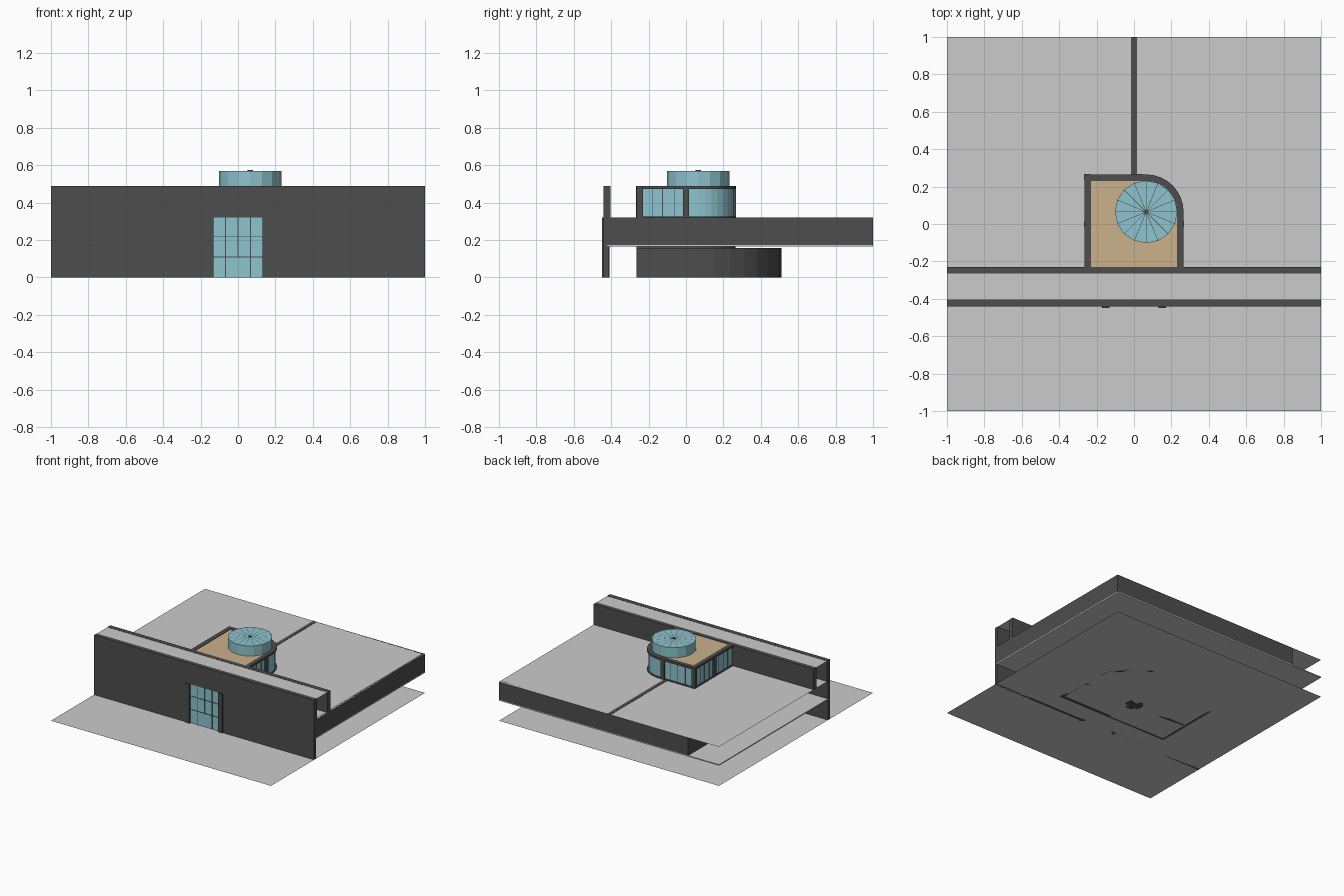
import bpy, bmesh, math

if "Cube" in bpy.data.objects:
    bpy.data.objects.remove(bpy.data.objects["Cube"])


def material(name, rgb):
    m = bpy.data.materials.new(name)
    m.diffuse_color = (*rgb, 1)
    m.use_nodes = True
    m.node_tree.nodes["Principled BSDF"].inputs["Base Color"].default_value = m.diffuse_color
    return m


DARK = material("dark_concrete", (0.075, 0.075, 0.075))
GLASS = material("blue_glass", (0.27, 0.55, 0.62))
TAN = material("tan_roof", (0.6, 0.44, 0.26))


def finish(name, bm, mat):
    bmesh.ops.recalc_face_normals(bm, faces=bm.faces)
    me = bpy.data.meshes.new(name)
    bm.to_mesh(me)
    bm.free()
    ob = bpy.data.objects.new(name, me)
    bpy.context.collection.objects.link(ob)
    if mat:
        me.materials.append(mat)
    return ob


def box(name, x0, x1, y0, y1, z0, z1, mat=DARK):
    bm = bmesh.new()
    bmesh.ops.create_cube(bm, size=1)
    for v in bm.verts:
        v.co = ((x0 + x1) / 2 + v.co.x * (x1 - x0),
                (y0 + y1) / 2 + v.co.y * (y1 - y0),
                (z0 + z1) / 2 + v.co.z * (z1 - z0))
    return finish(name, bm, mat)


def sheet(name, x0, x1, y0, y1, z, mat=None):
    bm = bmesh.new()
    bm.faces.new([bm.verts.new((x, y, z)) for x, y in
                  ((x0, y0), (x1, y0), (x1, y1), (x0, y1))])
    return finish(name, bm, mat)


CX = 0.065   # shared centre of the rounded corner and the skylight


def plan(left, front, far, inset=0, n=8):
    """Room outline: square with a rounded right rear corner."""
    x0, y0, x1 = left + inset, front + inset, far - inset
    r = x1 - CX
    arc = [(CX + r * math.cos(a), CX + r * math.sin(a))
           for a in (i * math.pi / 2 / n for i in range(n + 1))]
    return [(x0, y0), (x1, y0)] + arc + [(x0, x1)]


def ring(name, room, z0, z1, inset, thick, mat=DARK):
    """Wall of given thickness following a room outline."""
    outer, inner = plan(*room, inset), plan(*room, inset + thick)
    bm = bmesh.new()
    loops = [[bm.verts.new((x, y, z)) for x, y in pts]
             for pts, z in ((outer, z0), (outer, z1), (inner, z1), (inner, z0))]
    n = len(outer)
    for k in range(4):
        a, b = loops[k], loops[(k + 1) % 4]
        for i in range(n):
            j = (i + 1) % n
            bm.faces.new((a[i], a[j], b[j], b[i]))
    return finish(name, bm, mat)


def cylinder(name, x, y, r, z0, z1, n, mat):
    bm = bmesh.new()
    bmesh.ops.create_cone(bm, cap_ends=True, cap_tris=True, segments=n,
                          radius1=r, radius2=r, depth=z1 - z0)
    bmesh.ops.translate(bm, verts=bm.verts, vec=(x, y, (z0 + z1) / 2))
    return finish(name, bm, mat)


# ground and the two big floor plates
sheet("ground", -1, 1, -1, 1, 0)
box("lower_slab", -1, 1, -0.42, 1, 0.166, 0.174, None)
sheet("deck", -1, 1, -0.42, 1, 0.32)

# front wall with door opening, parapet and roofed walkway
for s, side in ((-1, "left"), (1, "right")):
    a, b = sorted((s * 0.15, s * 1.0))
    box(f"front_wall_{side}", a, b, -0.44, -0.415, 0, 0.32)
    a, b = sorted((s * 0.13, s * 0.17))
    box(f"door_jamb_{side}", a, b, -0.448, -0.41, 0, 0.32)
box("parapet_wall", -1, 1, -0.44, -0.405, 0.32, 0.49)
box("walkway_rear_wall_left", -1, -0.26, -0.265, -0.23, 0.32, 0.49)
box("walkway_rear_wall_right", 0.26, 1, -0.265, -0.23, 0.32, 0.49)
sheet("walkway_roof", -1, 1, -0.405, -0.265, 0.488)

# glazed entrance with thin bars
box("entrance_glass", -0.13, 0.13, -0.432, -0.424, 0, 0.32, GLASS)
for z in (0.11, 0.22):
    box("entrance_crossbar", -0.13, 0.13, -0.435, -0.422, z - 0.002, z + 0.002)
for x in (-0.067, 0, 0.067):
    box("entrance_upright", x - 0.002, x + 0.002, -0.435, -0.422,
        0.11 if x == 0 else 0, 0.32)

# fascia around the middle storey and its inner partitions
box("fascia_right", 0.98, 1, -0.42, 1, 0.174, 0.32)
box("fascia_rear", -0.72, 0.98, 0.975, 1, 0.174, 0.32)
box("fascia_left", -0.72, -0.695, -0.42, 0.975, 0.174, 0.32)
box("partition_rear", -0.015, 0.015, 0.26, 0.999, 0.174, 0.322)
box("partition_right", 0.26, 0.98, -0.015, 0.015, 0.174, 0.319)

# ground storey room
lower = (-0.51, -0.265, 0.51)
ring("lower_room_wall", lower, 0, 0.158, 0, 0.03)
for s, side in ((-1, "left"), (1, "right")):
    a, b = sorted((s * 0.26, s * 0.48))
    box(f"lower_partition_{side}", a, b, -0.015, 0.015, 0, 0.158)
cylinder("centre_column", 0, 0, 0.07, 0, 0.166, 16, DARK)

# upper glazed pavilion
upper = (-0.265, -0.265, 0.265)
ring("lower_trim", upper, 0.158, 0.166, 0, 0.03)
ring("pavilion_sill", upper, 0.32, 0.326, 0, 0.03)
ring("pavilion_glass", upper, 0.326, 0.474, 0.012, 0.006, GLASS)
ring("pavilion_roof_edge", upper, 0.472, 0.49, 0, 0.035)

# pavilion roof, tan
bm = bmesh.new()
bm.faces.new([bm.verts.new((x, y, 0.486)) for x, y in plan(*upper, 0.03)])
finish("pavilion_roof", bm, TAN)

# corner and middle posts
for x, y in ((-0.25, -0.25), (0.25, -0.25), (-0.25, 0.25), (0.25, 0),
             (-0.25, 0), (0.03, 0.25)):
    box("pavilion_post", x - 0.016, x + 0.016, y - 0.016, y + 0.016, 0.32, 0.488)

# thin glazing bars on the straight sides
for t in (-0.18, -0.125, -0.06):
    box("glazing_bar", 0.246, 0.256, t - 0.002, t + 0.002, 0.326, 0.474)
for t in (-0.18, -0.125, -0.06, 0.06, 0.125, 0.18):
    box("glazing_bar", -0.256, -0.246, t - 0.002, t + 0.002, 0.326, 0.474)
for t in (-0.17, -0.1, -0.04):
    box("glazing_bar", t - 0.002, t + 0.002, 0.246, 0.256, 0.326, 0.474)

# round skylight: glass drum with thin radial ribs and hub
cylinder("skylight", CX, CX, 0.167, 0.487, 0.57, 16, GLASS)
bm = bmesh.new()
for i in range(16):
    a = i * math.pi / 8
    c, s, w = math.cos(a), math.sin(a), 0.0015
    pts = [(0, -w), (0.166, -w), (0.166, w), (0, w)]
    bm.faces.new([bm.verts.new((CX + p * c - q * s, CX + p * s + q * c, 0.572))
                  for p, q in pts])
finish("skylight_ribs", bm, DARK)
cylinder("skylight_hub", CX, CX, 0.014, 0.566, 0.574, 12, DARK)
